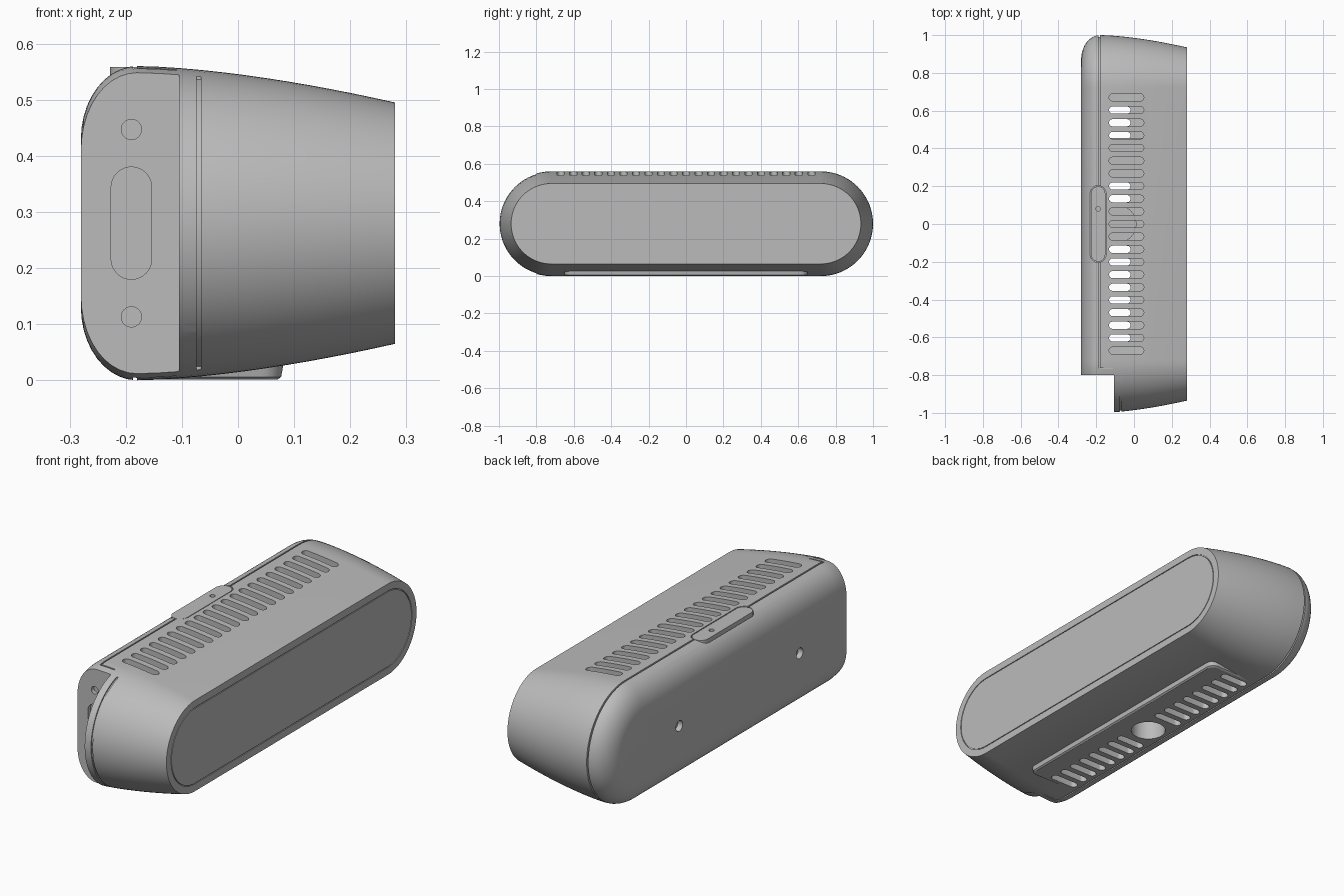
import bpy, bmesh, math
from mathutils import Vector

cube = bpy.data.objects.get("Cube")
if cube:
    bpy.data.objects.remove(cube, do_unlink=True)

grey = bpy.data.materials.new("light_grey")
grey.use_nodes = True
grey.diffuse_color = (0.5, 0.5, 0.5, 1)
grey.node_tree.nodes["Principled BSDF"].inputs["Base Color"].default_value = (0.5, 0.5, 0.5, 1)

STRAIGHT, MID = 0.72, 0.28      # half straight run and centre height of the body
PITCH = 0.067                   # vent spacing


def rounded(ca, cb, ha, hb, r=None, n=16):
    """Rounded rectangle outline; a pill or circle when r is left out."""
    r = r or min(ha, hb)
    pts = []
    for q, (sa, sb) in enumerate([(1, 1), (-1, 1), (-1, -1), (1, -1)]):
        for k in range(n + 1):
            t = (q + k / n) * math.pi / 2
            p = Vector((ca + sa * (ha - r) + r * math.cos(t), cb + sb * (hb - r) + r * math.sin(t)))
            if all((p - o).length > 1e-6 for o in (pts[-1:] + pts[:1])):
                pts.append(p)
    return pts


def place(axis, p, h):
    return {"X": (h, p[0], p[1]), "Y": (p[0], h, p[1]), "Z": (p[0], p[1], h)}[axis]


def loft(name, axis, rings, closed=False):
    """Skin a list of (height, outline) rings, capped or joined into a loop."""
    bm = bmesh.new()
    loops = [[bm.verts.new(place(axis, p, h)) for p in pts] for h, pts in rings]
    pairs = list(zip(loops, loops[1:]))
    if closed:
        pairs.append((loops[-1], loops[0]))
    else:
        bm.faces.new(loops[0])
        bm.faces.new(loops[-1])
    for a, b in pairs:
        for i in range(len(a)):
            j = (i + 1) % len(a)
            bm.faces.new((a[i], a[j], b[j], b[i]))
    bmesh.ops.recalc_face_normals(bm, faces=bm.faces)
    mesh = bpy.data.meshes.new(name)
    bm.to_mesh(mesh)
    bm.free()
    mesh.materials.append(grey)
    ob = bpy.data.objects.new(name, mesh)
    bpy.context.collection.objects.link(ob)
    return ob


def prism(name, axis, pts, lo, hi):
    return loft(name, axis, [(lo, pts), (hi, pts)])


def box(name, x0, x1, y0, y1, z0, z1):
    return prism(name, "Z", [(x0, y0), (x1, y0), (x1, y1), (x0, y1)], z0, z1)


def combine(ob, tool, operation="DIFFERENCE"):
    """Apply a boolean and discard the tool."""
    mod = ob.modifiers.new("cut", "BOOLEAN")
    mod.operation, mod.solver, mod.object = operation, "EXACT", tool
    bpy.context.view_layer.objects.active = ob
    bpy.ops.object.modifier_apply(modifier=mod.name)
    bpy.data.objects.remove(tool, do_unlink=True)


def pill(r):
    return rounded(0, MID, STRAIGHT + r, r, n=20)


def hull(name, shrink):
    """Body form: rounded rear edge, then a slow taper to the front panel."""
    rings = []
    for k in range(11):
        t = k / 10 * math.pi / 2
        rings.append((-0.18 - 0.1 * math.cos(t), 0.15 + 0.13 * math.sin(t)))
    for k in range(1, 13):
        t = k / 12
        rings.append((-0.18 + 0.46 * t, 0.28 - 0.065 * t ** 1.6))
    limit = 0.28 - shrink
    return loft(name, "X", [(x * limit / 0.28, pill(r - shrink)) for x, r in rings])


def groove(x0, x1, r0, r1):
    return loft("groove", "X", [(x0, pill(r0)), (x0, pill(r1)), (x1, pill(r1)), (x1, pill(r0))], True)


# Hollow housing with a stepped end
housing = hull("housing", 0)
combine(housing, box("notch", -1, -0.105, -2, -0.8, -1, 1))
cavity = hull("cavity", 0.03)
combine(cavity, box("notch_wall", -1, -0.075, -2, -0.77, -1, 1))
combine(housing, cavity)

# Foot plate and mounting boss
foot_rings = [(0.001, rounded(-0.05, 0, 0.12, 0.64, 0.03, 6)),
              (0.006, rounded(-0.05, 0, 0.127, 0.648, 0.035, 6)),
              (0.035, rounded(-0.05, 0, 0.132, 0.655, 0.04, 6))]
combine(housing, loft("foot", "Z", foot_rings), "UNION")
combine(housing, prism("boss", "Z", rounded(-0.085, 0, 0.098, 0.098), 0.01, 0.13), "UNION")
combine(housing, prism("mount_hole", "Z", rounded(-0.085, 0, 0.078, 0.078), -0.1, 0.11))

# Vent slots, top row and two bottom groups
for i in range(-10, 11):
    y = i * PITCH
    combine(housing, prism("top_vent", "Z", rounded(-0.04, y, 0.092, 0.019, n=6), 0.45, 0.7))
    if 2 <= abs(i) <= 9:
        combine(housing, prism("foot_vent", "Z", rounded(-0.09, y, 0.072, 0.019, n=6), -0.1, 0.1))

# Parting lines
seam = groove(-0.187, -0.18, 0.27, 0.32)
combine(seam, box("crop", -1, 1, -2, -0.765, -1, 1))
combine(housing, seam)
end_seam = groove(-0.074, -0.066, 0.268, 0.32)
combine(end_seam, box("crop", -1, 1, -0.8, 2, -1, 1))
combine(housing, end_seam)
for z0, z1 in [(-0.1, 0.012), (0.548, 0.7)]:
    combine(housing, box("step_seam", -0.187, -0.11, -0.768, -0.762, z0, z1))
combine(housing, groove(0.276, 0.3, 0.177, 0.181))

# Rear screw holes, and the slot and pin holes on the stepped end
for y in (-0.45, 0.45):
    combine(housing, prism("screw_hole", "X", rounded(y, 0.27, 0.025, 0.025), -0.4, -0.255))
for z, half in [(0.113, 0.018), (0.28, 0.1), (0.447, 0.018)]:
    width = 0.036 if half > 0.05 else half
    combine(housing, prism("end_pocket", "Y", rounded(-0.19, z, width, half), -0.9, -0.78))

# Latch tab in its own recess
combine(housing, prism("latch_recess", "Z", rounded(-0.19, 0, 0.042, 0.203), 0.536, 0.7))
latch = prism("latch_tab", "Z", rounded(-0.19, 0, 0.038, 0.199), 0.53, 0.558)
combine(latch, prism("latch_hole", "Z", rounded(-0.19, 0.08, 0.012, 0.012), 0.545, 0.7))

# Module inside, seen through the vents
module = box("inner_module", -0.2, 0.2, 0.24, 0.455, 0.12, 0.42)

for ob in (housing, latch, module):
    bpy.ops.object.select_all(action="DESELECT")
    ob.select_set(True)
    bpy.context.view_layer.objects.active = ob
    bpy.ops.object.shade_smooth_by_angle(angle=math.radians(30))
